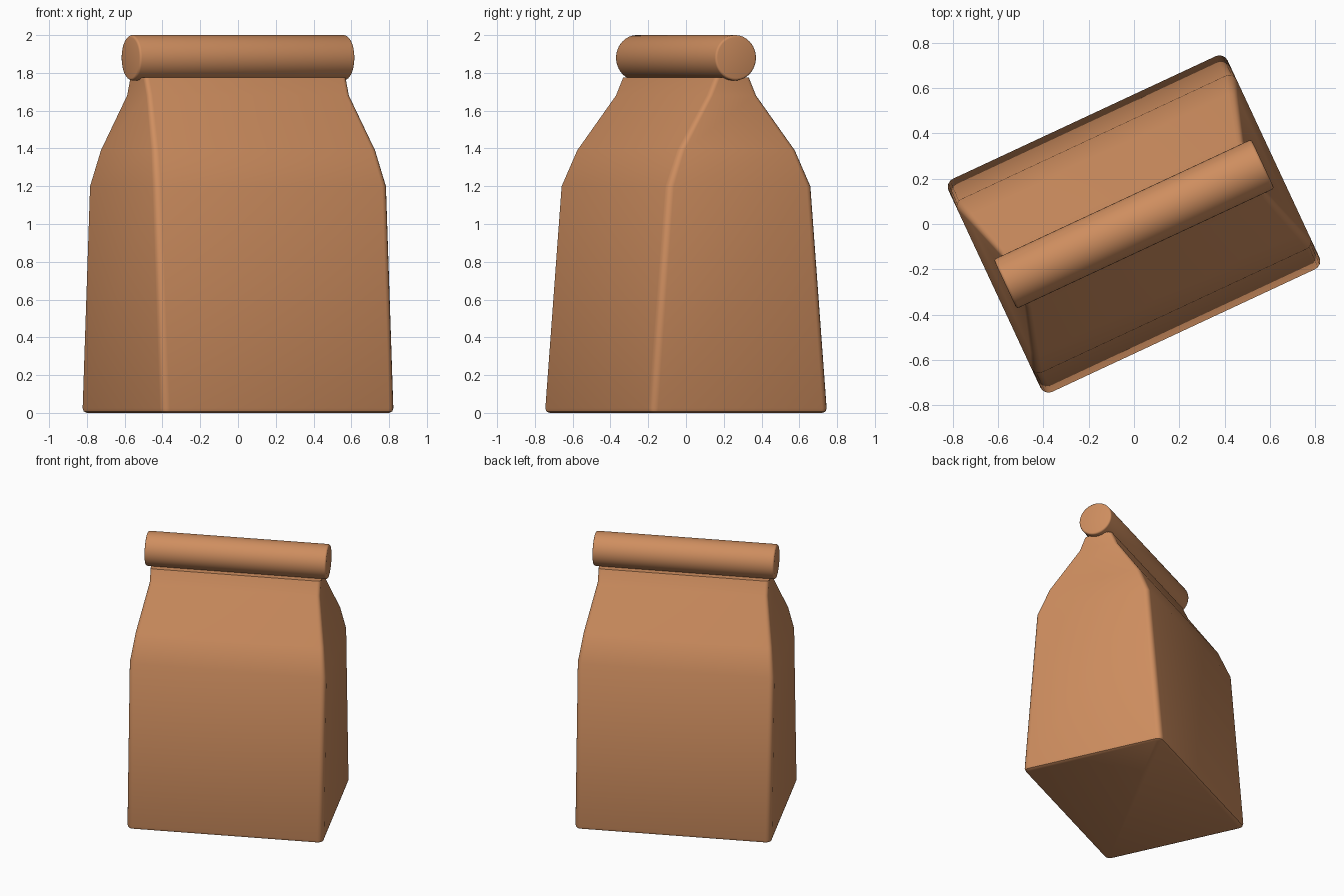
import bpy, bmesh, math
from mathutils import Matrix

if "Cube" in bpy.data.objects:
    bpy.data.objects.remove(bpy.data.objects["Cube"])

TURN = Matrix.Rotation(math.radians(25), 4, 'Z')

paper = bpy.data.materials.new("brown_paper")
paper.diffuse_color = (0.62, 0.27, 0.115, 1)
paper.use_nodes = True
paper.node_tree.nodes["Principled BSDF"].inputs["Base Color"].default_value = paper.diffuse_color


def finish(name, bm, angle):
    bmesh.ops.transform(bm, matrix=TURN, verts=bm.verts)
    bmesh.ops.recalc_face_normals(bm, faces=bm.faces)
    me = bpy.data.meshes.new(name)
    bm.to_mesh(me)
    bm.free()
    me.materials.append(paper)
    ob = bpy.data.objects.new(name, me)
    bpy.context.collection.objects.link(ob)
    bpy.ops.object.select_all(action='DESELECT')
    ob.select_set(True)
    bpy.context.view_layer.objects.active = ob
    bpy.ops.object.shade_smooth_by_angle(angle=math.radians(angle))
    return ob


def rounded_ring(bm, a, b, r, z, steps=4):
    """Rounded rectangle loop with half sizes a, b."""
    ring = []
    for q, (sx, sy) in enumerate([(1, 1), (-1, 1), (-1, -1), (1, -1)]):
        for i in range(steps + 1):
            t = math.pi / 2 * (q + i / steps)
            ring.append(bm.verts.new((sx * (a - r) + r * math.cos(t),
                                      sy * (b - r) + r * math.sin(t), z)))
    return ring


# Bag body: half width, half depth, corner radius, height
profile = [(0.660, 0.500, 0.030, 0.0),
           (0.674, 0.514, 0.036, 0.007),
           (0.680, 0.519, 0.040, 0.025),
           (0.680, 0.422, 0.035, 1.20),
           (0.652, 0.342, 0.030, 1.39),
           (0.590, 0.143, 0.025, 1.68),
           (0.590, 0.101, 0.025, 1.775)]
bm = bmesh.new()
rings = [rounded_ring(bm, *p) for p in profile]
for lo, hi in zip(rings, rings[1:]):
    n = len(lo)
    for i in range(n):
        j = (i + 1) % n
        bm.faces.new((lo[i], lo[j], hi[j], hi[i]))
bm.faces.new(rings[0][::-1])
bm.faces.new(rings[-1])
finish("bag_body", bm, 40)

# Rolled-up top, a cylinder lying along the bag width
bm = bmesh.new()
place = Matrix.Translation((0, 0, 1.88)) @ Matrix.Rotation(math.pi / 2, 4, 'Y')
bmesh.ops.create_cone(bm, cap_ends=True, segments=48, radius1=0.12,
                      radius2=0.12, depth=1.256, matrix=place)
rims = [e for e in bm.edges if any(len(f.verts) > 4 for f in e.link_faces)]
bmesh.ops.bevel(bm, geom=rims, offset=0.012, segments=3, profile=0.5,
                affect='EDGES')
finish("rolled_top", bm, 40)
